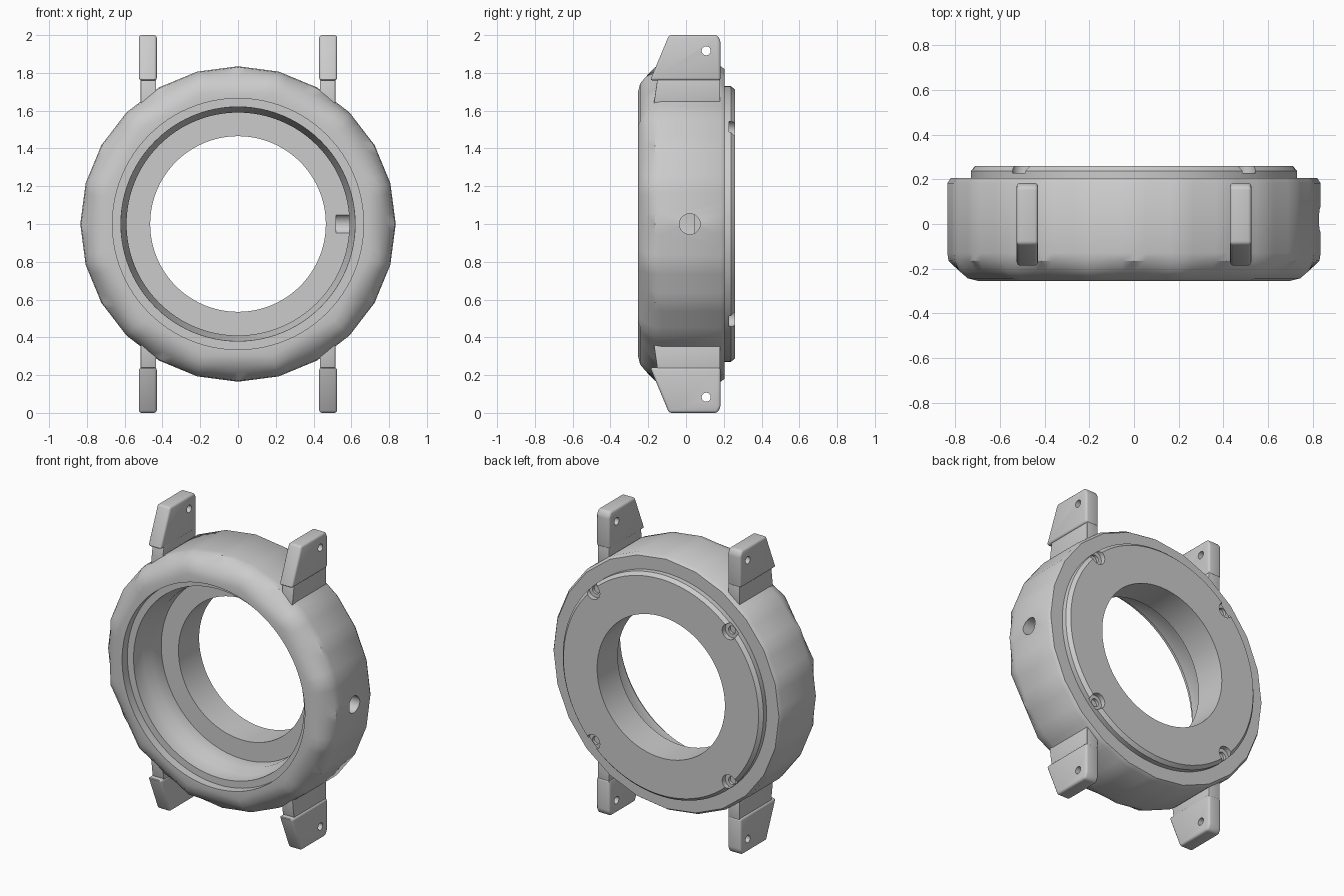
import bpy, bmesh, math
from mathutils import Matrix, Vector

if "Cube" in bpy.data.objects:
    bpy.data.objects.remove(bpy.data.objects["Cube"], do_unlink=True)

steel = bpy.data.materials.new("brushed_grey")
steel.use_nodes = True
steel.diffuse_color = (0.6, 0.6, 0.6, 1)
steel.node_tree.nodes["Principled BSDF"].inputs["Base Color"].default_value = (0.6, 0.6, 0.6, 1)

AXIS_Z = 1.0
SEGMENTS = 96


def activate(obj):
    bpy.ops.object.select_all(action="DESELECT")
    obj.select_set(True)
    bpy.context.view_layer.objects.active = obj


def make_object(name, bm):
    bmesh.ops.recalc_face_normals(bm, faces=bm.faces)
    mesh = bpy.data.meshes.new(name)
    bm.to_mesh(mesh)
    bm.free()
    obj = bpy.data.objects.new(name, mesh)
    bpy.context.collection.objects.link(obj)
    mesh.materials.append(steel)
    return obj


def polygon_factor(angle, sides):
    """Radius scale that flattens a circle into a regular polygon."""
    if not sides:
        return 1.0
    step = math.tau / sides
    d = (angle - math.radians(15)) % step - step / 2
    return math.cos(step / 2) / math.cos(d)


def lathe(name, profile):
    """Revolve a closed (radius, y, sides) profile about the case axis."""
    bm = bmesh.new()
    rings = []
    for r, y, sides in profile:
        ring = []
        for i in range(SEGMENTS):
            a = math.tau * i / SEGMENTS
            rad = r * polygon_factor(a, sides)
            ring.append(bm.verts.new((rad * math.sin(a), y, AXIS_Z + rad * math.cos(a))))
        rings.append(ring)
    for k, ring in enumerate(rings):
        nxt = rings[(k + 1) % len(rings)]
        for i in range(SEGMENTS):
            j = (i + 1) % SEGMENTS
            bm.faces.new((ring[i], ring[j], nxt[j], nxt[i]))
    return make_object(name, bm)


def cut(obj, start, end, radius):
    """Drill a round hole between two points."""
    start, end = Vector(start), Vector(end)
    d = end - start
    turn = d.to_track_quat("Z", "Y").to_matrix().to_4x4()
    bm = bmesh.new()
    bmesh.ops.create_cone(bm, cap_ends=True, segments=24, radius1=radius, radius2=radius,
                          depth=d.length, matrix=Matrix.Translation((start + end) / 2) @ turn)
    cutter = make_object("drill", bm)
    cutter.hide_render = True
    mod = obj.modifiers.new("hole", "BOOLEAN")
    mod.operation, mod.solver, mod.object = "DIFFERENCE", "EXACT", cutter
    activate(obj)
    bpy.ops.object.modifier_apply(modifier=mod.name)
    bpy.data.objects.remove(cutter, do_unlink=True)


def smooth(obj, degrees=35):
    activate(obj)
    bpy.ops.object.shade_smooth_by_angle(angle=math.radians(degrees))


# Case: faceted bezel, outer wall, stepped bore and inner ledge
case = lathe("case", [
    (0.665, -0.255, 0), (0.72, -0.255, 12), (0.77, -0.243, 12), (0.81, -0.21, 12),
    (0.83, -0.165, 24), (0.835, -0.13, 24), (0.835, 0.183, 24), (0.82, 0.205, 24),
    (0.465, 0.205, 0), (0.465, 0.045, 0), (0.59, 0.045, 0), (0.59, -0.05, 0),
    (0.617, -0.1, 0), (0.62, -0.2, 0), (0.665, -0.2, 0),
])
# Crown stem hole on the left side of the case
cut(case, (0.52, 0.02, AXIS_Z), (0.95, 0.02, AXIS_Z), 0.055)
smooth(case)

# Back plate with four counterbored screw holes
plate = lathe("back_plate", [
    (0.465, 0.203, 0), (0.73, 0.203, 0), (0.73, 0.238, 0), (0.71, 0.26, 0), (0.465, 0.26, 0),
])
for sx in (-1, 1):
    for sz in (-1, 1):
        x, z = sx * 0.495, AXIS_Z + sz * 0.495
        cut(plate, (x, 0.228, z), (x, 0.3, z), 0.05)
        cut(plate, (x, 0.21, z), (x, 0.25, z), 0.026)
smooth(plate)


def prism(name, outline, x0, x1, flip, bevel):
    """Extrude a (y, z) outline across x, with softened edges."""
    bm = bmesh.new()
    ends = [[bm.verts.new((x, y, AXIS_Z + flip * z)) for y, z in outline] for x in (x0, x1)]
    for ring in ends:
        bm.faces.new(ring)
    for i in range(len(outline)):
        j = (i + 1) % len(outline)
        bm.faces.new((ends[0][i], ends[0][j], ends[1][j], ends[1][i]))
    obj = make_object(name, bm)
    mod = obj.modifiers.new("soft_edges", "BEVEL")
    mod.width, mod.segments, mod.limit_method = bevel, 3, "ANGLE"
    activate(obj)
    bpy.ops.object.modifier_apply(modifier=mod.name)
    return obj


# Strap lugs: a narrower root and a tapered tip with a pin hole
TIP = [(-0.19, 0.76), (-0.09, 1.0), (0.165, 1.0), (0.183, 0.97), (0.183, 0.76)]
ROOT = [(-0.17, 0.64), (-0.15, 0.78), (0.18, 0.78), (0.18, 0.64)]
for side, sx in (("left", 1), ("right", -1)):
    for level, flip in (("upper", 1), ("lower", -1)):
        label = f"{level}_{side}_lug"
        root = prism(label + "_root", ROOT, sx * 0.433, sx * 0.515, flip, 0.003)
        smooth(root)
        tip = prism(label + "_tip", TIP, sx * 0.43, sx * 0.525, flip, 0.014)
        z = AXIS_Z + flip * 0.917
        cut(tip, (sx * 0.35, 0.107, z), (sx * 0.6, 0.107, z), 0.024)
        smooth(tip)
